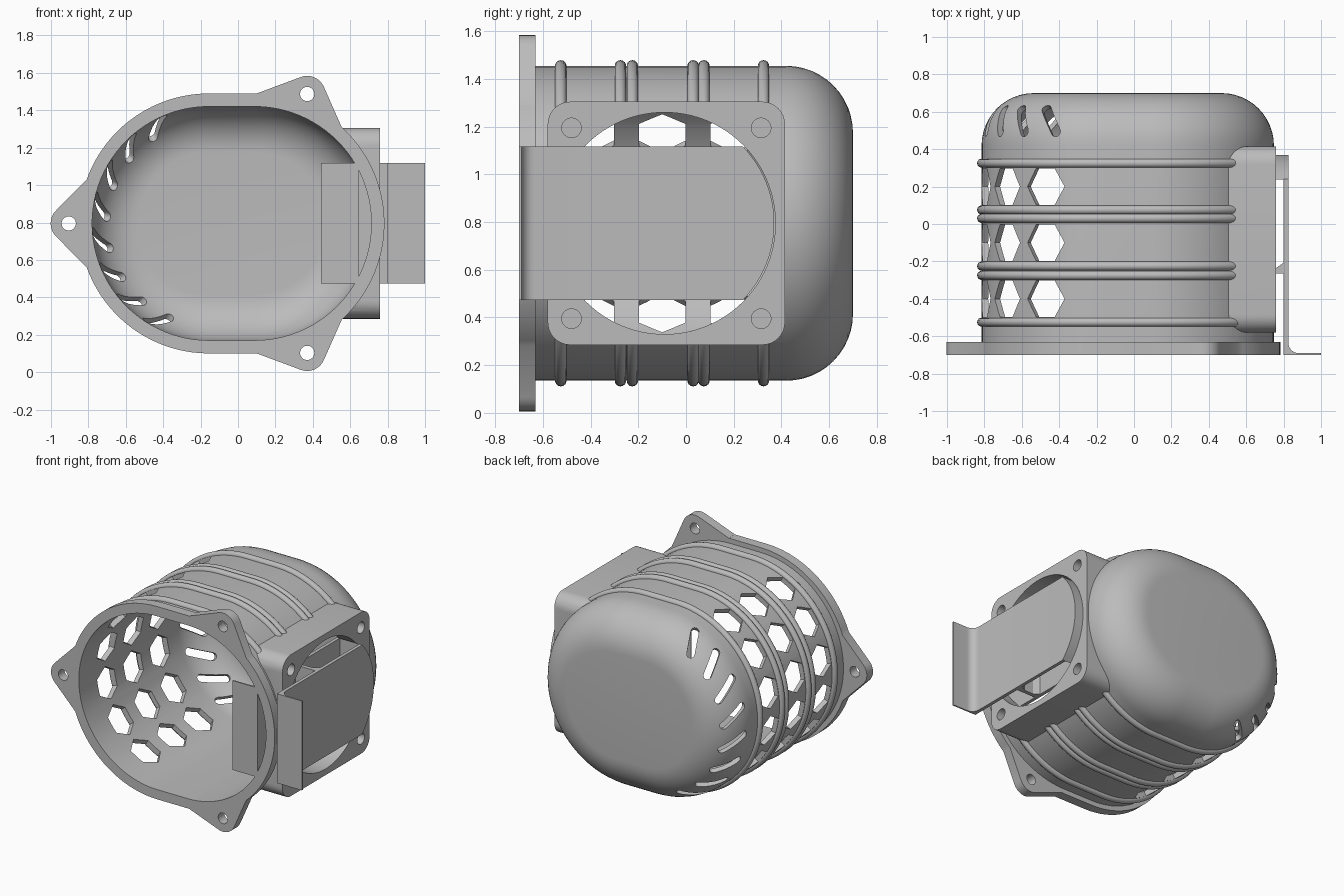
import bpy, bmesh
from math import sin, cos, pi, radians
from mathutils import Vector, Matrix
from mathutils.geometry import convex_hull_2d

if "Cube" in bpy.data.objects:
    bpy.data.objects.remove(bpy.data.objects["Cube"])

MID = 0.795               # height of the body axis
LEFT, RIGHT = -0.155, 0.088   # centres of the two rounded sides

grey = bpy.data.materials.new("plain grey")
grey.use_nodes = True
grey.diffuse_color = (0.5, 0.5, 0.5, 1)
grey.node_tree.nodes["Principled BSDF"].inputs["Base Color"].default_value = (0.5, 0.5, 0.5, 1)


def make(name, bm):
    bmesh.ops.recalc_face_normals(bm, faces=bm.faces)
    mesh = bpy.data.meshes.new(name)
    bm.to_mesh(mesh)
    bm.free()
    mesh.materials.append(grey)
    ob = bpy.data.objects.new(name, mesh)
    bpy.context.collection.objects.link(ob)
    return ob


def loft(bm, rings):
    """Skin closed rings of equal length and cap both ends."""
    rows = [[bm.verts.new(p) for p in ring] for ring in rings]
    n = len(rows[0])
    for a, b in zip(rows, rows[1:]):
        for i in range(n):
            j = (i + 1) % n
            bm.faces.new((a[i], a[j], b[j], b[i]))
    bm.faces.new(rows[0])
    bm.faces.new(rows[-1])


def prism(name, pts, axis, lo, hi):
    place = {"x": lambda u, w, t: (t, u, w), "y": lambda u, w, t: (u, t, w),
             "z": lambda u, w, t: (u, w, t)}[axis]
    bm = bmesh.new()
    loft(bm, [[place(u, w, t) for u, w in pts] for t in (lo, hi)])
    return make(name, bm)


def arc(cx, cy, r, a0=0, a1=360, n=32):
    """Points along an arc; a full circle leaves out the repeated end."""
    last = n if a1 - a0 == 360 else n + 1
    return [(cx + r * cos(radians(a0 + (a1 - a0) * i / n)),
             cy + r * sin(radians(a0 + (a1 - a0) * i / n))) for i in range(last)]


def hull(pts):
    return [pts[i] for i in convex_hull_2d([Vector(p) for p in pts])]


def stadium(r, start=90, n=48):
    """Oval section; start trims the right-hand side open at that angle."""
    left = arc(LEFT, MID, r, 90, 270, n)
    if start < 90:
        return arc(RIGHT, MID, r, start, 90, 16) + left + arc(RIGHT, MID, r, 270, 360 - start, 16)
    return left + arc(RIGHT, MID, r, -90, 90, n)


def shell(name, r, y0, y1, fillet):
    """Oval tube with a rounded closed back."""
    steps = [(r, y0)] + [(r - fillet + fillet * cos(pi * k / 24),
                          y1 - fillet + fillet * sin(pi * k / 24)) for k in range(13)]
    bm = bmesh.new()
    loft(bm, [[(x, y, z) for x, z in stadium(q)] for q, y in steps])
    return make(name, bm)


def boolean(ob, tool, operation):
    mod = ob.modifiers.new("cut", "BOOLEAN")
    mod.operation, mod.solver, mod.object = operation, "EXACT", tool
    bpy.context.view_layer.objects.active = ob
    bpy.ops.object.modifier_apply(modifier=mod.name)
    bpy.data.objects.remove(tool)


def smooth(ob, angle=30):
    bpy.ops.object.select_all(action="DESELECT")
    ob.select_set(True)
    bpy.context.view_layer.objects.active = ob
    bpy.ops.object.shade_smooth_by_angle(angle=radians(angle))


# Outer body with domed back
body = shell("housing", 0.66, -0.66, 0.70, 0.28)

# Mounting flange with three ears
boolean(body, prism("flange", stadium(0.695), "y", -0.70, -0.63), "UNION")
ears = [(-0.905, MID, [(-0.79, 1.05), (-0.79, 0.54)])]
for s in (1, -1):
    ears.append((0.37, MID + s * 0.692, [(0.10, MID + s * 0.695), (0.57, MID + s * 0.48),
                                         (0.2, MID + s * 0.4)]))
for x, z, base in ears:
    boolean(body, prism("ear", hull(arc(x, z, 0.097) + base), "y", -0.70, -0.63), "UNION")

# Square fan mount on the side
corners = [p for y in (-0.485, 0.32) for z in (0.38, 1.21) for p in arc(y, z, 0.095)]
boolean(body, prism("fan_mount", hull(corners), "x", 0.2, 0.76), "UNION")

# Hollow inside, fan opening, ear holes and screw holes
boolean(body, shell("cavity", 0.625, -0.9, 0.665, 0.245), "DIFFERENCE")
boolean(body, prism("opening", arc(-0.09, MID, 0.465, n=96), "x", 0.2, 1), "DIFFERENCE")
for x, z, base in ears:
    boolean(body, prism("ear_hole", arc(x, z, 0.038), "y", -0.8, -0.55), "DIFFERENCE")
for y in (-0.48, 0.315):
    for z in (MID - 0.4, MID + 0.4):
        boolean(body, prism("screw_hole", arc(y, z, 0.041), "x", 0.62, 0.9), "DIFFERENCE")


# Hexagon vents and slanted dome slots
def vent(bm, outline, centre, along, normal):
    across = normal.cross(along)
    loft(bm, [[centre + along * u + across * w + normal * t for u, w in outline]
              for t in (-0.09, 0.09)])


bm = bmesh.new()
slot = arc(0.085, 0, 0.026, -90, 90, 8) + arc(-0.085, 0, 0.026, 90, 270, 8)
back = Vector((0, 1, 0))
for k in range(6):
    a = radians(90 + 24.4 * (k - 2.5))
    out, around = Vector((-sin(a), 0, cos(a))), Vector((-cos(a), 0, -sin(a)))
    for y in (0.2, -0.1, -0.4):
        vent(bm, arc(0, 0, 0.113, n=6), Vector((LEFT, y, MID)) + out * 0.65, around, out)
for k in range(8):
    a, tilt, twist = radians(90 + 17.7 * (k - 3.5)), radians(30), radians(34)
    out, around = Vector((-sin(a), 0, cos(a))), Vector((-cos(a), 0, -sin(a)))
    normal = out * cos(tilt) + back * sin(tilt)
    up = back * cos(tilt) - out * sin(tilt)
    centre = Vector((LEFT, 0.42, MID)) + out * 0.38 + normal * 0.265
    vent(bm, slot, centre, up * cos(twist) + around * sin(twist), normal)
boolean(body, make("vents", bm), "DIFFERENCE")
smooth(body)

# Round ribs wrapped around the body, ending at the fan mount
for y in (0.325, 0.075, 0.03, -0.225, -0.275, -0.525):
    path = [Vector((x, y, z)) for x, z in stadium(0.66, 45)]
    rings = []
    for i, p in enumerate(path):
        d = (path[min(i + 1, len(path) - 1)] - path[max(i - 1, 0)]).normalized()
        side = d.cross(back)
        rings.append([p + side * u + back * w for u, w in arc(0, 0, 0.024, n=14)])
    bm = bmesh.new()
    loft(bm, rings)
    smooth(make("rib", bm), 40)

# Pair of mirrored lipped plates either side of the opening
Z0, Z1 = 0.473, 1.117
profile = ([(0.80, 0.24), (0.80, -0.70), (1.0, -0.70), (1.0, -0.69)]
           + arc(0.88, -0.635, 0.055, 270, 180, 8) + [(0.825, 0.24)])
smooth(prism("outer_plate", profile, "z", Z0, Z1))
smooth(prism("inner_plate", [(1.445 - x, y) for x, y in profile], "z", Z0, Z1))

# Spacers that join the plates
prism("middle_spacer", [(0.63, -0.265), (0.81, -0.265), (0.81, -0.20), (0.76, -0.235),
                        (0.685, -0.235), (0.63, -0.20)], "z", Z0, Z1)
smooth(prism("end_spacer", arc(-0.09, MID, 0.46, -44.4, 44.4, 24), "x", 0.62, 0.825))
